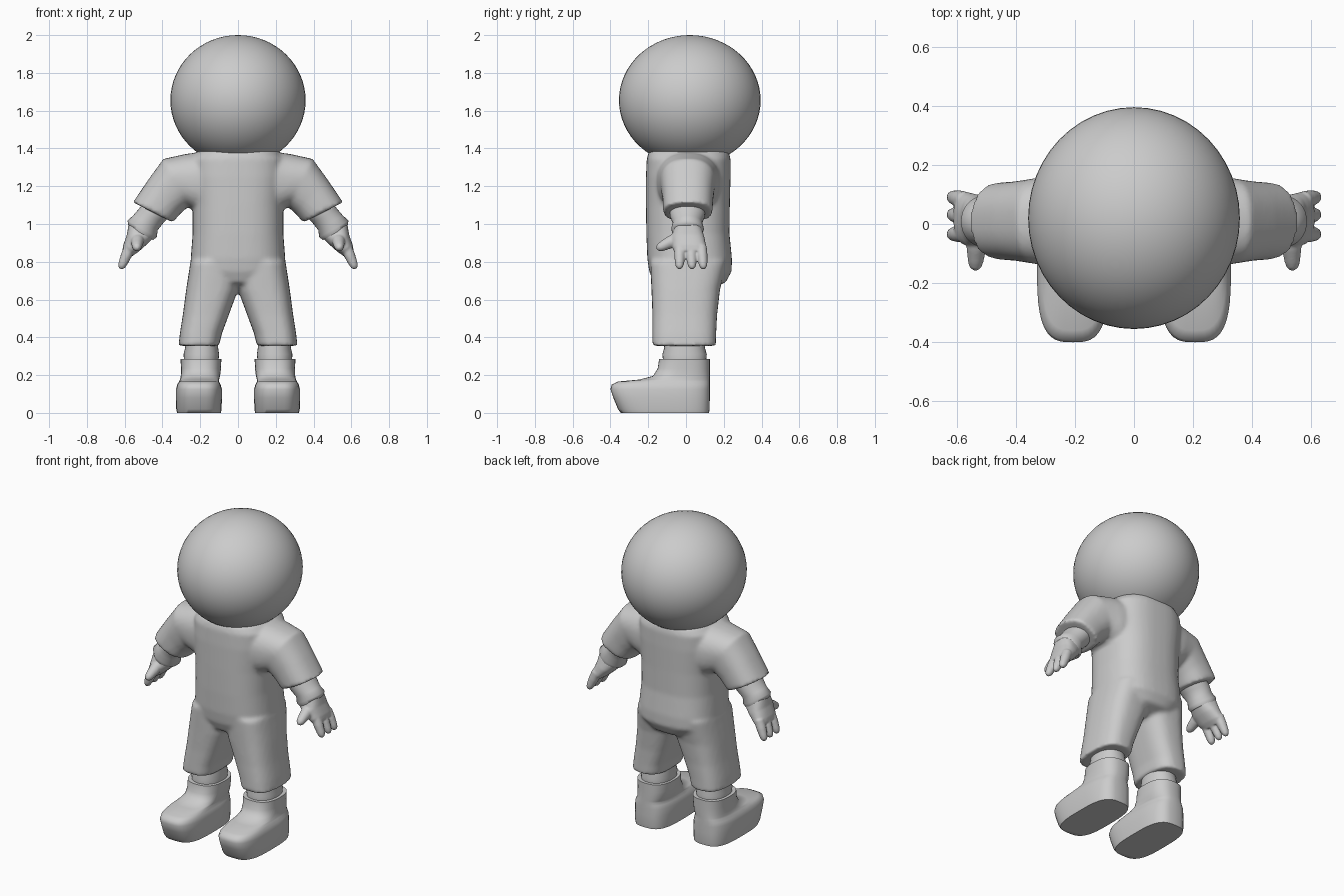
import bpy, bmesh, math
from mathutils import Vector

if "Cube" in bpy.data.objects:
    bpy.data.objects.remove(bpy.data.objects["Cube"])

grey = bpy.data.materials.new("light_grey")
grey.diffuse_color = (0.6, 0.6, 0.6, 1)
grey.use_nodes = True
grey.node_tree.nodes["Principled BSDF"].inputs["Base Color"].default_value = grey.diffuse_color


def spow(v, n):
    return math.copysign(abs(v) ** (2 / n), v)


def loft(bm, sections, sides=32):
    """Skin capped rings; a section is (centre, half axis u, half axis v, squareness)."""
    rings = []
    for c, u, v, n in sections:
        c, u, v = Vector(c), Vector(u), Vector(v)
        ring = []
        for i in range(sides):
            a = 2 * math.pi * i / sides
            ring.append(bm.verts.new(c + u * spow(math.cos(a), n) + v * spow(math.sin(a), n)))
        rings.append(ring)
    faces = [bm.faces.new(rings[0]), bm.faces.new(rings[-1])]
    for r, q in zip(rings, rings[1:]):
        for i in range(sides):
            j = (i + 1) % sides
            faces.append(bm.faces.new((r[i], r[j], q[j], q[i])))
    bmesh.ops.recalc_face_normals(bm, faces=faces)


def level(x0, x1, y0, y1, z, n=2.6, s=1):
    """Horizontal section from its extents."""
    return ((s * (x0 + x1) / 2, (y0 + y1) / 2, z), ((x1 - x0) / 2, 0, 0), (0, (y1 - y0) / 2, 0), n)


def slant(s, top, bottom, y0, y1, n=2.4):
    """Arm section from its upper and lower points (x, z) and its depth."""
    return ((s * (top[0] + bottom[0]) / 2, (y0 + y1) / 2, (top[1] + bottom[1]) / 2),
            (s * (top[0] - bottom[0]) / 2, 0, (top[1] - bottom[1]) / 2),
            (0, (y1 - y0) / 2, 0), n)


def finger(bm, a, b, r0, r1):
    """Tapered round-ended finger from a to b."""
    a, b = Vector(a), Vector(b)
    d = (b - a).normalized()
    u = d.orthogonal().normalized()
    v = d.cross(u)
    length = (b - a).length
    prof = [(0, r0), (0.4, (r0 + r1) / 2 + 0.002), (0.75, r1), (0.9, r1 * 0.8), (1, r1 * 0.35)]
    loft(bm, [(a + d * length * t, u * r, v * r, 2) for t, r in prof], 16)


def finish(name, bm, voxel=0, smooth=0, angle=50):
    me = bpy.data.meshes.new(name)
    bm.to_mesh(me)
    bm.free()
    ob = bpy.data.objects.new(name, me)
    bpy.context.collection.objects.link(ob)
    me.materials.append(grey)
    if voxel:
        m = ob.modifiers.new("fuse", 'REMESH')
        m.mode = 'VOXEL'
        m.voxel_size = voxel
        m.use_smooth_shade = True
        m = ob.modifiers.new("soften", 'SMOOTH')
        m.factor = 0.5
        m.iterations = smooth
    else:
        bpy.ops.object.select_all(action='DESELECT')
        ob.select_set(True)
        bpy.context.view_layer.objects.active = ob
        bpy.ops.object.shade_smooth_by_angle(angle=math.radians(angle))
    return ob


# Head: large smooth ellipsoid
bm = bmesh.new()
bmesh.ops.create_uvsphere(bm, u_segments=48, v_segments=32, radius=1)
for v in bm.verts:
    v.co = Vector((v.co.x * 0.358, v.co.y * 0.375 + 0.02, v.co.z * 0.345 + 1.655))
finish("head", bm)

# Suit: torso, sleeves and trouser legs fused together
bm = bmesh.new()
loft(bm, [
    level(-0.08, 0.08, -0.08, 0.11, 0.65),
    level(-0.18, 0.18, -0.17, 0.21, 0.69),
    level(-0.25, 0.25, -0.195, 0.242, 0.75),
    level(-0.25, 0.25, -0.205, 0.243, 0.82),
    level(-0.24, 0.24, -0.21, 0.23, 0.95),
    level(-0.24, 0.24, -0.212, 0.232, 1.1),
    level(-0.255, 0.255, -0.212, 0.236, 1.25),
    level(-0.25, 0.25, -0.208, 0.236, 1.345),
    level(-0.21, 0.21, -0.195, 0.225, 1.388),
], 48)
for s in (-1, 1):
    loft(bm, [
        slant(s, (0.12, 1.39), (0.12, 1.08), -0.17, 0.19),
        slant(s, (0.27, 1.372), (0.21, 1.06), -0.15, 0.175),
        slant(s, (0.395, 1.345), (0.265, 1.09), -0.135, 0.155),
        slant(s, (0.475, 1.235), (0.305, 1.055), -0.125, 0.145),
        slant(s, (0.556, 1.115), (0.345, 1.008), -0.12, 0.14),
    ])
    loft(bm, [
        level(0.1, 0.315, -0.178, 0.158, 0.355, 2.8, s),
        level(0.085, 0.308, -0.178, 0.16, 0.42, 2.8, s),
        level(0.048, 0.292, -0.178, 0.165, 0.52, 2.8, s),
        level(0.0, 0.275, -0.183, 0.18, 0.65, 2.8, s),
        level(-0.02, 0.252, -0.19, 0.215, 0.8, 2.8, s),
    ])
finish("suit", bm, 0.012, 5)

for s, side in ((-1, "left"), (1, "right")):
    # Forearm with a rolled wrist
    bm = bmesh.new()
    loft(bm, [
        slant(s, (0.47, 1.15), (0.33, 1.07), -0.085, 0.1, 2),
        slant(s, (0.525, 1.08), (0.395, 1.005), -0.085, 0.1, 2),
        slant(s, (0.555, 1.045), (0.425, 0.968), -0.07, 0.085, 2),
        slant(s, (0.585, 1.018), (0.43, 0.93), -0.078, 0.095, 2),
        slant(s, (0.58, 0.99), (0.45, 0.915), -0.07, 0.088, 2),
    ])
    finish(side + "_forearm", bm, angle=60)

    # Hand with three fingers and a thumb
    bm = bmesh.new()
    loft(bm, [
        slant(s, (0.578, 1.005), (0.445, 0.93), -0.065, 0.085),
        slant(s, (0.588, 0.945), (0.485, 0.89), -0.08, 0.1),
        slant(s, (0.607, 0.89), (0.53, 0.85), -0.07, 0.108),
        slant(s, (0.612, 0.86), (0.56, 0.83), -0.055, 0.105),
    ])
    for y0, y1 in ((-0.032, -0.035), (0.025, 0.033), (0.08, 0.093)):
        finger(bm, (s * 0.572, y0, 0.88), (s * 0.622, y1, 0.762), 0.03, 0.024)
    finger(bm, (s * 0.53, -0.03, 0.93), (s * 0.537, -0.155, 0.868), 0.036, 0.027)
    finish(side + "_hand", bm, 0.006, 3)

    # Ankle
    bm = bmesh.new()
    loft(bm, [level(0.105, 0.285, -0.12, 0.105, 0.26, 2.2, s),
              level(0.1, 0.288, -0.125, 0.11, 0.31, 2.2, s),
              level(0.105, 0.28, -0.115, 0.1, 0.345, 2.2, s),
              level(0.105, 0.285, -0.12, 0.105, 0.42, 2.2, s)])
    finish(side + "_ankle", bm)

    # Shoe: flat sole, bulging toe, upright heel
    bm = bmesh.new()
    loft(bm, [
        level(0.09, 0.323, -0.345, 0.122, 0.0, 3.2, s),
        level(0.087, 0.327, -0.36, 0.125, 0.02, 3.2, s),
        level(0.085, 0.328, -0.385, 0.126, 0.08, 3.2, s),
        level(0.085, 0.328, -0.4, 0.126, 0.125, 3.2, s),
        level(0.092, 0.322, -0.393, 0.126, 0.15, 3.2, s),
        level(0.1, 0.312, -0.36, 0.126, 0.166, 3, s),
        level(0.1, 0.307, -0.25, 0.126, 0.176, 2.8, s),
        level(0.095, 0.303, -0.175, 0.126, 0.195, 2.6, s),
        level(0.09, 0.302, -0.15, 0.126, 0.235, 2.5, s),
        level(0.088, 0.304, -0.142, 0.126, 0.285, 2.5, s),
    ], 40)
    finish(side + "_shoe", bm, angle=55)
